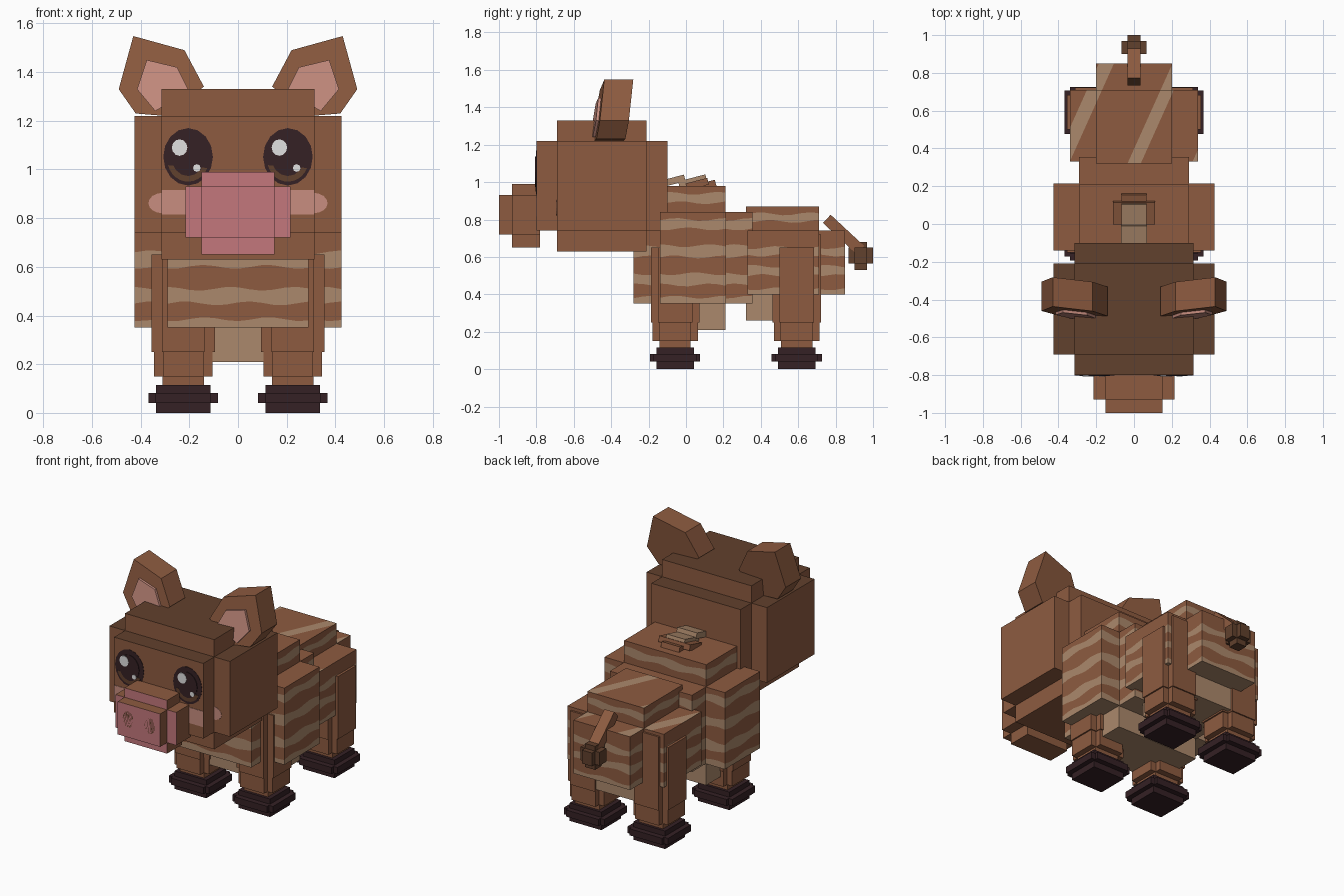
import bpy, bmesh, math
from mathutils import Matrix, Vector

cube = bpy.data.objects.get("Cube")
if cube:
    bpy.data.objects.remove(cube)


def colour(name, rgb):
    m = bpy.data.materials.new(name)
    m.use_nodes = True
    m.diffuse_color = (*rgb, 1)
    bsdf = m.node_tree.nodes["Principled BSDF"]
    bsdf.inputs["Base Color"].default_value = (*rgb, 1)
    bsdf.inputs["Roughness"].default_value = 0.9
    return m


BROWN = colour("brown fur", (0.27, 0.105, 0.051))
DARK = colour("dark brown fur", (0.12, 0.052, 0.026))
TAN = colour("tan stripe", (0.41, 0.25, 0.15))
PINK = colour("snout pink", (0.55, 0.185, 0.2))
BLUSH = colour("blush pink", (0.58, 0.27, 0.215))
HOOF = colour("black hoof", (0.035, 0.015, 0.018))
WHITE = colour("white", (0.75, 0.75, 0.75))


def finish(name, bm, rule):
    """Make an object; rule is a material or a function of face centre and normal."""
    bmesh.ops.recalc_face_normals(bm, faces=bm.faces)
    bm.normal_update()
    mats = []
    for f in bm.faces:
        m = rule(f.calc_center_median(), f.normal) if callable(rule) else rule
        if m not in mats:
            mats.append(m)
        f.material_index = mats.index(m)
    mesh = bpy.data.meshes.new(name)
    bm.to_mesh(mesh)
    bm.free()
    for m in mats:
        mesh.materials.append(m)
    ob = bpy.data.objects.new(name, mesh)
    bpy.context.collection.objects.link(ob)
    return ob


def box_mesh(x, y, z):
    bm = bmesh.new()
    size = [b - a for a, b in (x, y, z)]
    mid = [(a + b) / 2 for a, b in (x, y, z)]
    bmesh.ops.create_cube(bm, size=1, matrix=Matrix.Translation(mid) @ Matrix.Diagonal((*size, 1)))
    return bm


def box(name, x, y, z, rule, tilt=0):
    bm = box_mesh(x, y, z)
    if tilt:
        mid = Vector([(a + b) / 2 for a, b in (x, y, z)])
        bmesh.ops.rotate(bm, verts=bm.verts, cent=mid, matrix=Matrix.Rotation(tilt, 3, 'X'))
    return finish(name, bm, rule)


def prism(name, pts, y0, y1, rule, lean=None):
    """Extrude an outline in x and z from y0 to y1."""
    bm = bmesh.new()
    face = bm.faces.new([bm.verts.new((x, y0, z)) for x, z in pts])
    out = bmesh.ops.extrude_face_region(bm, geom=[face])
    for v in out["geom"]:
        if isinstance(v, bmesh.types.BMVert):
            v.co.y = y1
    if lean:
        for v in bm.verts:
            v.co.y += lean(v.co)
    return finish(name, bm, rule)


def disc(name, x, z, rx, rz, y, mat, layer=1, n=16, start=0, end=math.tau):
    steps = [start + (end - start) * i / n for i in range(n)]
    pts = [(x + rx * math.cos(a), z + rz * math.sin(a)) for a in steps]
    return prism(name, pts, y + 0.004, y - 0.002 * layer, mat)


def cut(bm, point, normal):
    geom = bm.verts[:] + bm.edges[:] + bm.faces[:]
    bmesh.ops.bisect_plane(bm, geom=geom, plane_co=point, plane_no=normal)


def inside(v, bands):
    return any(a < v < b for a, b in bands)


def striped_box(name, x, y, z, bands, belly, slants=()):
    """Box with wavy bands round its sides, a tan belly and slanted top stripes."""
    bm = box_mesh(x, y, z)
    for u in [e for s in slants for e in s]:
        cut(bm, (u, 0.33, 0), (1, -0.45, 0))
    for h in [e for b in bands for e in b] + [belly]:
        cut(bm, (0, 0, h), (0, 0, 1))
    for axis, (a, b) in enumerate((x, y)):
        n = max(2, round((b - a) / 0.05))
        for i in range(1, n):
            p, d = [0, 0, 0], [0, 0, 0]
            p[axis], d[axis] = a + (b - a) * i / n, 1
            cut(bm, p, d)

    def rule(c, n):
        if n.z > 0.5:
            return TAN if inside(c.x - 0.45 * (c.y - 0.33), slants) else BROWN
        return TAN if n.z < -0.5 or c.z < belly or inside(c.z, bands) else BROWN

    ob = finish(name, bm, rule)
    for v in ob.data.vertices:
        if max(belly, z[0]) + 0.01 < v.co.z < z[1] - 0.01:
            v.co.z += 0.008 * math.sin(24 * (v.co.x + v.co.y) + 30 * v.co.z)
    return ob


# Head: three crossing blocks with a dark crown
def crown(c, n):
    return DARK if n.z > 0.5 else BROWN


box("head_wide", (-0.425, 0.425), (-0.69, -0.21), (0.74, 1.22), crown)
box("head_tall", (-0.315, 0.315), (-0.69, -0.21), (0.63, 1.33), crown)
box("head_deep", (-0.315, 0.315), (-0.8, -0.1), (0.74, 1.22), crown)


# Snout: pink on the front faces only
def muzzle(c, n):
    return PINK if n.y < -0.5 else BROWN


box("snout_wide", (-0.215, 0.215), (-0.93, -0.78), (0.72, 0.93), muzzle)
box("snout_tall", (-0.15, 0.15), (-0.93, -0.78), (0.65, 0.99), muzzle)
box("snout_tip", (-0.15, 0.15), (-1.0, -0.78), (0.72, 0.93), muzzle)

EAR = [(0.43, 1.548), (0.22, 1.49), (0.14, 1.34), (0.3, 1.22), (0.42, 1.23), (0.49, 1.33)]
INNER = [(0.375, 1.45), (0.25, 1.42), (0.2, 1.32), (0.34, 1.24), (0.415, 1.33)]


def ear_lean(co):
    return 0.13 * (co.z - 1.55) + 0.08 * (abs(co.x) - 0.45)


for side, s in (("right", -1), ("left", 1)):
    # Face details
    x = 0.205 * s
    disc(side + "_eye", x, 1.052, 0.102, 0.118, -0.8, HOOF)
    disc(side + "_iris", x, 1.04, 0.085, 0.09, -0.8, DARK, 2, 12, math.pi * 1.08, math.pi * 1.95)
    disc(side + "_pupil", x, 1.055, 0.07, 0.082, -0.8, HOOF, 3)
    disc(side + "_eye_shine", x - 0.035, 1.09, 0.032, 0.034, -0.8, WHITE, 4, 12)
    disc(side + "_eye_glint", x + 0.036, 1.006, 0.016, 0.016, -0.8, WHITE, 4, 8)
    disc(side + "_nostril", 0.077 * s, 0.835, 0.037, 0.052, -1.0 + 0.002, DARK)
    a, b = sorted((0.2 * s, 0.314 * s))
    box(side + "_cheek", (a, b), (-0.803, -0.796), (0.815, 0.915), BLUSH)
    disc(side + "_cheek_end", 0.31 * s, 0.862, 0.058, 0.042, -0.69, BLUSH)
    # Ears
    prism(side + "_ear", [(px * s, pz) for px, pz in EAR], -0.435, -0.28, BROWN, ear_lean)
    prism(side + "_inner_ear", [(px * s, pz) for px, pz in INNER], -0.45, -0.43, BLUSH, ear_lean)

# Front body
BANDS = [(0.35, 0.385), (0.45, 0.51), (0.6, 0.66), (0.75, 0.8), (0.89, 0.94)]
striped_box("chest_wide", (-0.425, 0.425), (-0.14, 0.215), (0.35, 0.84), BANDS, 0.35)
striped_box("chest_deep", (-0.29, 0.29), (-0.28, 0.355), (0.35, 0.84), BANDS, 0.35)
striped_box("chest_tall", (-0.29, 0.29), (-0.14, 0.21), (0.21, 0.98), BANDS, 0.35)

# Rear body
BANDS = [(0.4, 0.43), (0.5, 0.55), (0.61, 0.65), (0.79, 0.83)]
SLANTS = [(-0.42, -0.34), (-0.03, 0.04), (0.31, 0.4)]
striped_box("rump_wide", (-0.34, 0.34), (0.33, 0.71), (0.4, 0.74), BANDS, 0.4, SLANTS)
striped_box("rump_deep", (-0.2, 0.2), (0.33, 0.85), (0.4, 0.74), BANDS, 0.4, SLANTS)
striped_box("rump_tall", (-0.2, 0.2), (0.32, 0.71), (0.26, 0.87), BANDS, 0.4, SLANTS)

# Legs: crossing blocks stepping down to flared hooves
for side, s in (("right", -1), ("left", 1)):
    for end, cy, top in (("front", -0.058, 0.65), ("rear", 0.592, 0.72)):
        cx = 0.225 * s
        name = end + "_" + side

        def block(part, w, d, z, mat):
            box(name + part, (cx - w, cx + w), (cy - d, cy + d), z, mat)

        block("_leg_deep", 0.088, 0.13, (0.25, top), BROWN)
        block("_leg_wide", 0.13, 0.092, (0.25, 0.65), BROWN)
        block("_shin_deep", 0.084, 0.122, (0.15, 0.25), BROWN)
        block("_shin_wide", 0.121, 0.086, (0.15, 0.25), BROWN)
        block("_ankle", 0.085, 0.083, (0.1, 0.2), BROWN)
        block("_hoof", 0.112, 0.1, (0, 0.115), HOOF)
        block("_hoof_rim_wide", 0.143, 0.115, (0.04, 0.082), HOOF)
        block("_hoof_rim_deep", 0.115, 0.134, (0.04, 0.082), HOOF)

# Back tuft: overlapping tilted slabs
for i, (w, cy, cz, d) in enumerate(((0.07, -0.055, 1.01, 0.05), (0.11, 0.06, 0.99, 0.06),
                                    (0.065, 0.035, 1.005, 0.075), (0.065, 0.12, 0.985, 0.04))):
    box("back_tuft_%d" % (i + 1), (-w, w), (cy - d, cy + d), (cz - 0.018, cz + 0.018),
        TAN if i in (0, 2) else BROWN, 0.25)

# Tail
box("tail", (-0.035, 0.035), (0.72, 0.965), (0.69, 0.75),
    lambda c, n: DARK if n.y < -0.5 and n.z > 0.5 and c.y < 0.8 else BROWN, -0.75)
box("tail_tuft_wide", (-0.067, 0.067), (0.9, 0.968), (0.565, 0.65), DARK)
box("tail_tuft_deep", (-0.035, 0.035), (0.87, 1.0), (0.565, 0.65), DARK)
box("tail_tuft_tall", (-0.035, 0.035), (0.9, 0.968), (0.53, 0.68), DARK)
